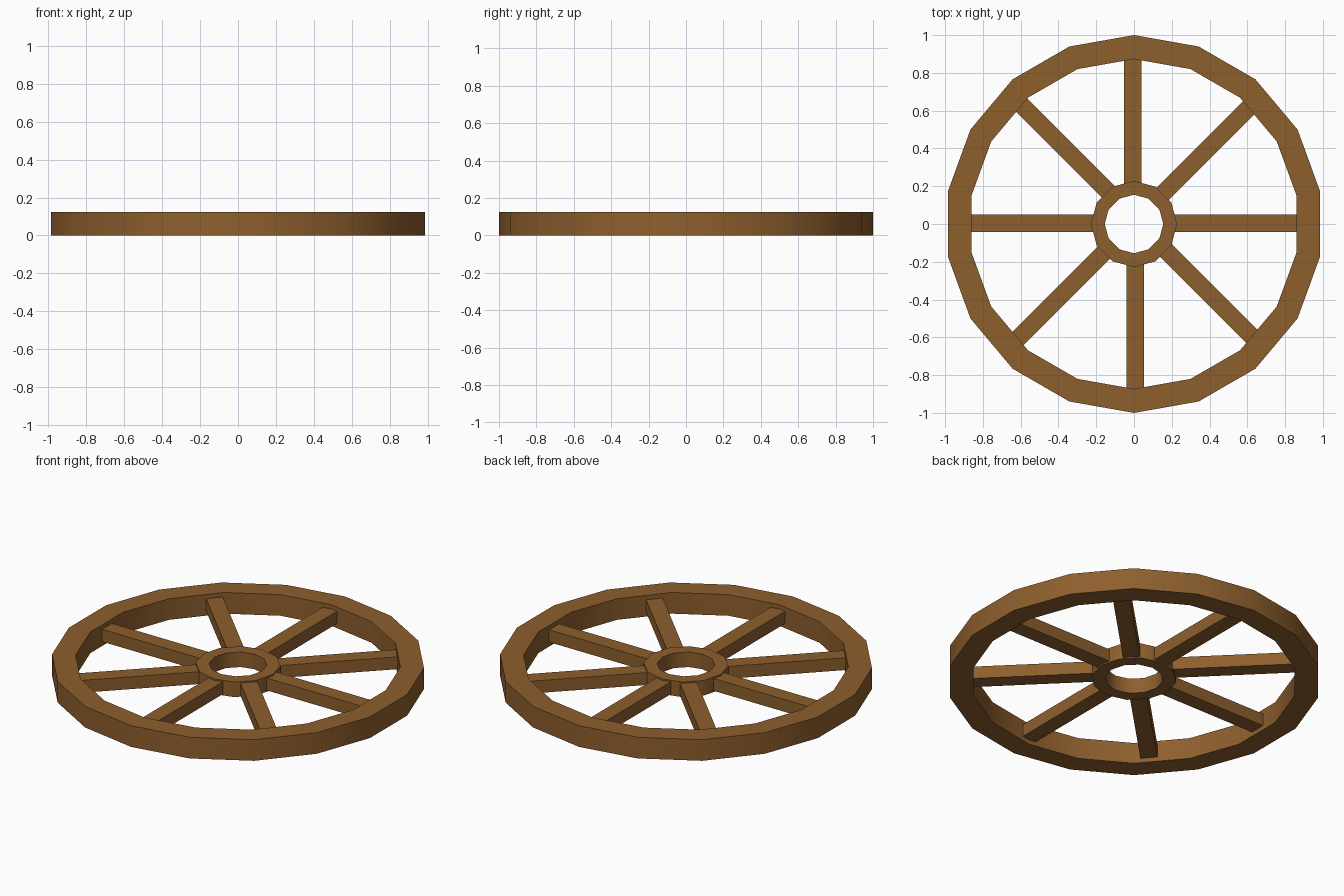
import bpy, bmesh, math
from mathutils import Matrix

if "Cube" in bpy.data.objects:
    bpy.data.objects.remove(bpy.data.objects["Cube"])

wood = bpy.data.materials.new("brown wood")
wood.diffuse_color = (0.27, 0.115, 0.027, 1)
wood.use_nodes = True
wood.node_tree.nodes["Principled BSDF"].inputs["Base Color"].default_value = wood.diffuse_color


def finish(name, bm, smooth=None):
    bmesh.ops.recalc_face_normals(bm, faces=bm.faces)
    me = bpy.data.meshes.new(name)
    bm.to_mesh(me)
    bm.free()
    me.materials.append(wood)
    ob = bpy.data.objects.new(name, me)
    bpy.context.collection.objects.link(ob)
    if smooth:
        bpy.ops.object.select_all(action='DESELECT')
        ob.select_set(True)
        bpy.context.view_layer.objects.active = ob
        bpy.ops.object.shade_smooth_by_angle(angle=math.radians(smooth))


def ring(name, sides, r_out, r_in, z0, z1, smooth):
    """Flat-sided ring with a rectangular section, one corner pointing to +y."""
    bm = bmesh.new()
    section = [(r_in, z0), (r_out, z0), (r_out, z1), (r_in, z1)]
    loops = []
    for i in range(sides):
        a = math.pi / 2 + 2 * math.pi * i / sides
        loops.append([bm.verts.new((r * math.cos(a), r * math.sin(a), z)) for r, z in section])
    for i in range(sides):
        p, q = loops[i], loops[(i + 1) % sides]
        for j in range(4):
            k = (j + 1) % 4
            bm.faces.new((p[j], q[j], q[k], p[k]))
    finish(name, bm, smooth)


# Rim and hub
ring("rim", 18, 1.0, 0.873, 0.0, 0.125, 40)
ring("hub", 12, 0.228, 0.155, 0.018, 0.107, 40)

# Eight spokes, each set slightly off the radial line
offsets = [0.004, 0.006, 0.006, 0.025, -0.004, -0.005, -0.006, -0.02]
signs = [1, 1, 1, -1, 1, 1, -1, -1]
z0, z1, r0, r1, width = 0.026, 0.099, 0.19, 0.89, 0.092
for i in range(8):
    off = offsets[i] * signs[i]
    m = (Matrix.Rotation(i * math.pi / 4, 4, 'Z')
         @ Matrix.Translation(((r0 + r1) / 2, off, (z0 + z1) / 2))
         @ Matrix.Diagonal((r1 - r0, width, z1 - z0, 1)))
    bm = bmesh.new()
    bmesh.ops.create_cube(bm, size=1, matrix=m)
    finish(f"spoke_{i + 1}", bm)
